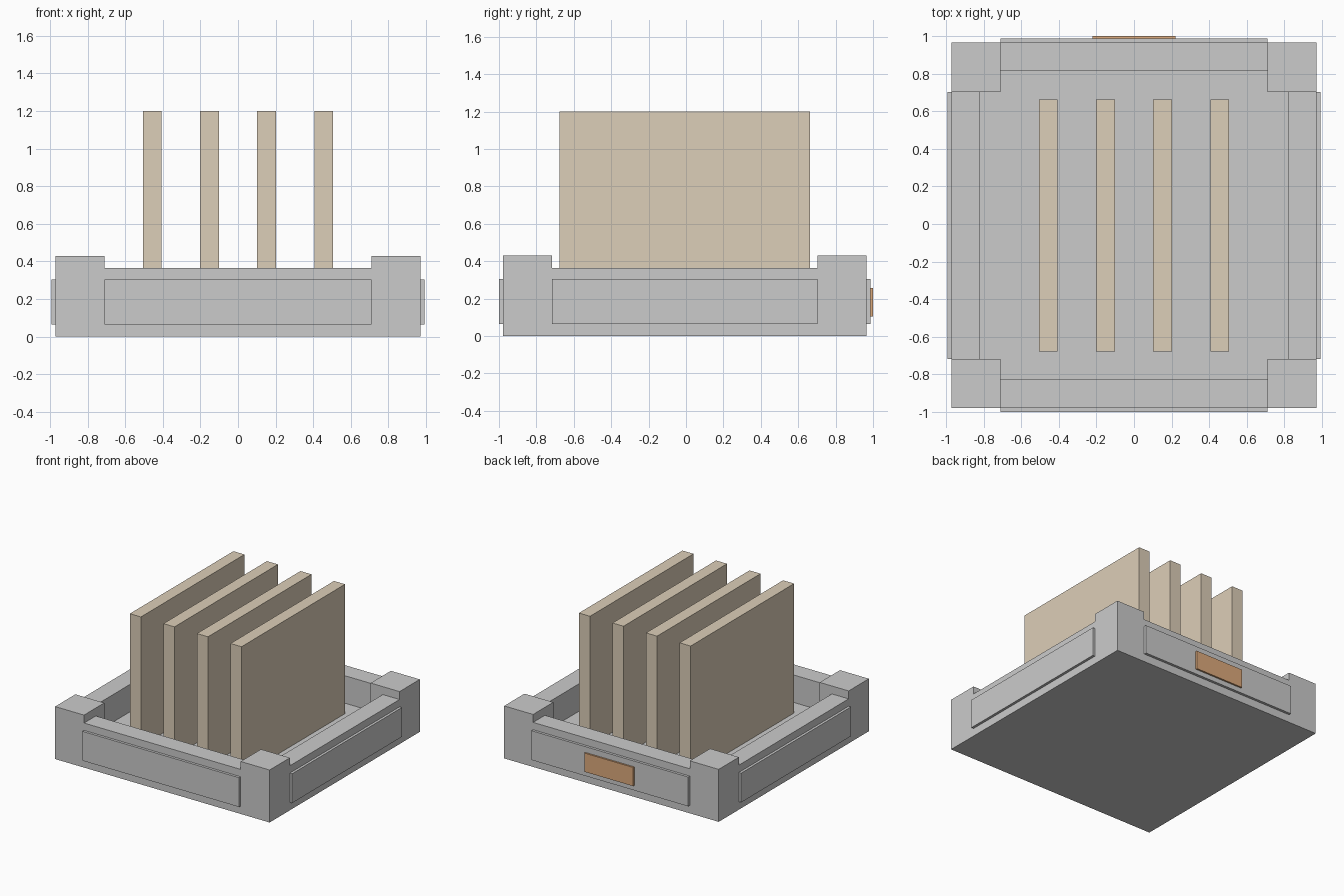
import bpy, bmesh
from mathutils import Vector

if "Cube" in bpy.data.objects:
    bpy.data.objects.remove(bpy.data.objects["Cube"])

CY = -0.007           # body centre in y (badge sticks out at the back)
HALF = 0.972          # half width of tray
POST = 0.71           # inner edge of corner posts
WALL = 0.82           # inner edge of walls
FLOOR, RIM, TOP = 0.14, 0.365, 0.43


def material(name, rgb):
    m = bpy.data.materials.new(name)
    m.diffuse_color = (*rgb, 1)
    m.use_nodes = True
    m.node_tree.nodes["Principled BSDF"].inputs["Base Color"].default_value = m.diffuse_color
    return m


def finish(name, bm, mat=None):
    me = bpy.data.meshes.new(name)
    bm.to_mesh(me)
    bm.free()
    ob = bpy.data.objects.new(name, me)
    bpy.context.collection.objects.link(ob)
    if mat:
        me.materials.append(mat)
    return ob


def box(name, lo, hi, mat=None):
    lo, hi = Vector(lo), Vector(hi)
    bm = bmesh.new()
    bmesh.ops.create_cube(bm, size=1)
    for v in bm.verts:
        v.co = (lo + hi) / 2 + v.co * (hi - lo)
    return finish(name, bm, mat)


# Tray: one closed skin around a small grid of filled cells
xs = [-HALF, -WALL, -POST, POST, WALL, HALF]
zs = [0, FLOOR, RIM, TOP]


def filled(i, j, k):
    if not (0 <= i < 5 and 0 <= j < 5 and 0 <= k < 3):
        return False
    if i != 2 and j != 2:          # corner posts
        return True
    if i in (0, 4) or j in (0, 4): # walls
        return k < 2
    return k < 1                   # floor


bm = bmesh.new()
for i in range(5):
    for j in range(5):
        for k in range(3):
            if not filled(i, j, k):
                continue
            for axis in range(3):
                for side in (0, 1):
                    n = [i, j, k]
                    n[axis] += 2 * side - 1
                    if filled(*n):
                        continue
                    u, w = (axis + 1) % 3, (axis + 2) % 3
                    quad = []
                    for a, b in ((0, 0), (1, 0), (1, 1), (0, 1)):
                        c = [i, j, k]
                        c[axis] += side
                        c[u] += a
                        c[w] += b
                        quad.append(bm.verts.new((xs[c[0]], xs[c[1]] + CY, zs[c[2]])))
                    bm.faces.new(quad if side else quad[::-1])
bmesh.ops.remove_doubles(bm, verts=bm.verts, dist=1e-5)
bmesh.ops.dissolve_limit(bm, angle_limit=0.01, verts=bm.verts, edges=bm.edges)
finish("tray", bm)

# Raised panels on the four sides
OUT = 0.993
for s, xn, yn in ((-1, "left", "front"), (1, "right", "back")):
    a, b = sorted((s * HALF, s * OUT))
    box(f"{xn}_panel", (a, CY - POST, 0.065), (b, CY + POST, 0.305))
    box(f"{yn}_panel", (-POST, CY + a, 0.065), (POST, CY + b, 0.305))

# Orange plate on the back panel
box("back_plate", (-0.222, CY + OUT, 0.105), (0.222, 1.0, 0.258),
    material("orange", (0.72, 0.40, 0.20)))

# Upright boards standing on the floor
tan = material("tan", (0.72, 0.62, 0.48))
for n in range(4):
    x = (n - 1.5) * 0.304
    box(f"board_{n + 1}", (x - 0.05, CY - 0.67, FLOOR), (x + 0.05, CY + 0.67, 1.2), tan)
